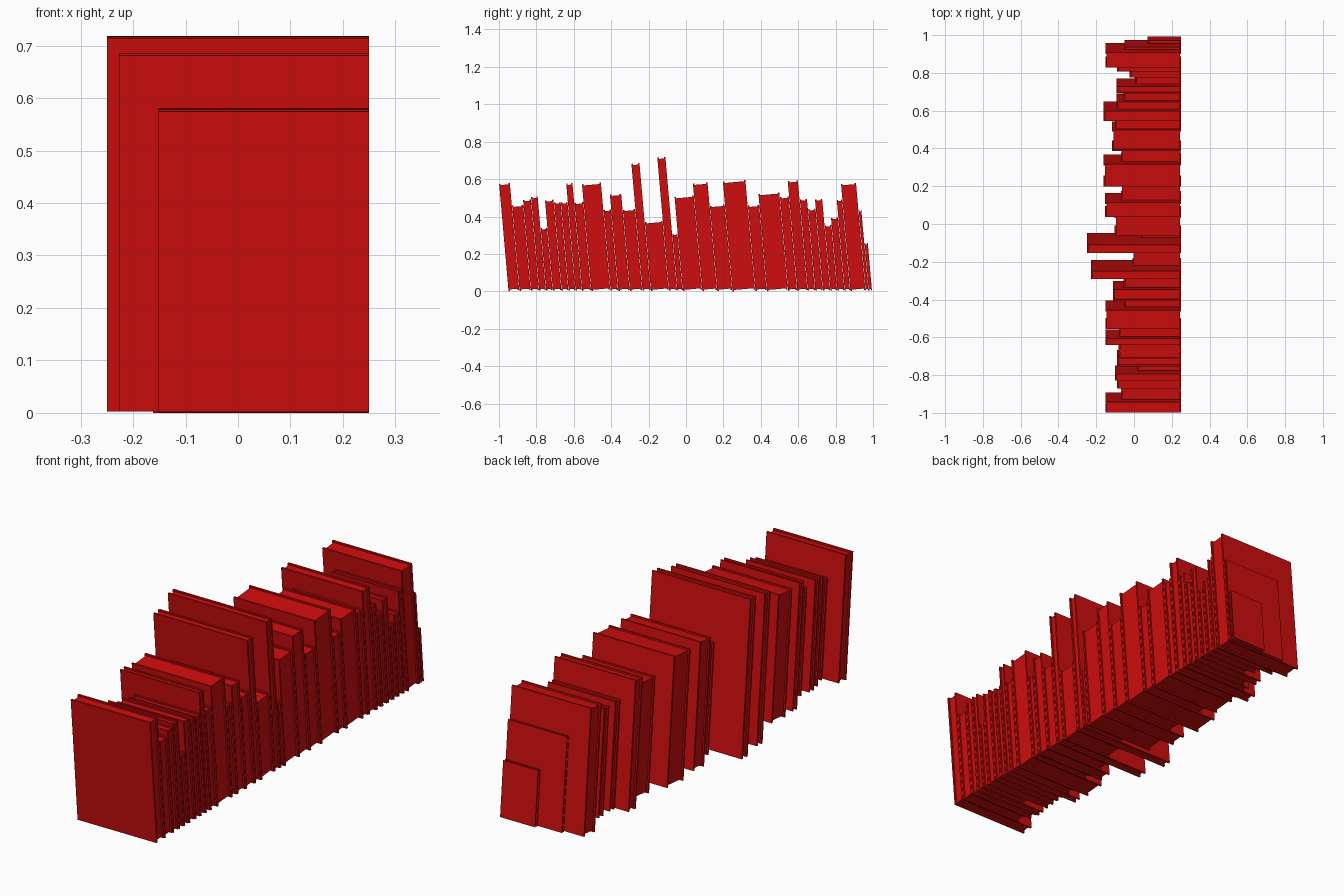
import bpy
import bmesh
import math
from mathutils import Matrix, Vector

default_cube = bpy.data.objects.get("Cube")
if default_cube:
    bpy.data.objects.remove(default_cube, do_unlink=True)

# Single red used by every book
red = bpy.data.materials.new("book_red")
red.use_nodes = True
red.diffuse_color = (0.62, 0.004, 0.004, 1)
red.node_tree.nodes["Principled BSDF"].inputs["Base Color"].default_value = red.diffuse_color

LEAN = math.radians(5)      # every book leans toward -y
SPINE_X = 0.25              # spines are flush on this side
DEPTH_RATIO = 0.7           # book depth relative to its height
ROW_START, ROW_LENGTH = -0.95, 1.945
GAP = 0.002
RECESS = 0.007              # how far the page block sits inside the covers

# Thickness and height of each book, in thousandths, from -y to +y
BOOKS = [
    (59, 574), (61, 457), (44, 487), (37, 502), (36, 335), (47, 485), (37, 474),
    (37, 474), (35, 574), (49, 472), (103, 574), (41, 433), (62, 516), (67, 435),
    (45, 681), (96, 370), (45, 714), (29, 305), (104, 505), (80, 576), (81, 457),
    (122, 588), (62, 457), (113, 522), (49, 502), (56, 588), (40, 490), (41, 437),
    (40, 490), (37, 350), (39, 390), (30, 487), (82, 574), (16, 430), (19, 254),
]


def add_box(bm, low, high):
    low, high = Vector(low), Vector(high)
    size = high - low
    matrix = Matrix.Translation((low + high) / 2) @ Matrix.Diagonal((*size, 1))
    bmesh.ops.create_cube(bm, size=1, matrix=matrix)


def add_book(name, centre_y, thickness, height):
    depth = height * DEPTH_RATIO
    half = thickness / 2
    board = min(0.008, thickness * 0.2)
    bm = bmesh.new()
    # Front and back cover boards
    add_box(bm, (-depth, -half, 0), (0, board - half, height))
    add_box(bm, (-depth, half - board, 0), (0, half, height))
    # Recessed pages and spine between the boards
    add_box(bm, (-depth + RECESS, board - half, RECESS),
            (-RECESS, half - board, height - RECESS))
    mesh = bpy.data.meshes.new(name)
    bm.to_mesh(mesh)
    bm.free()
    mesh.materials.append(red)
    book = bpy.data.objects.new(name, mesh)
    book.location = (SPINE_X, centre_y, 0.005)
    book.rotation_euler.x = LEAN
    bpy.context.collection.objects.link(book)


# Pack the row of leaning books
scale = ROW_LENGTH / sum(thickness for thickness, height in BOOKS)
y = ROW_START
for index, (thickness, height) in enumerate(BOOKS, start=1):
    width = thickness * scale
    add_book(f"book_{index}", y + width / 2, width - GAP, height / 1000)
    y += width
